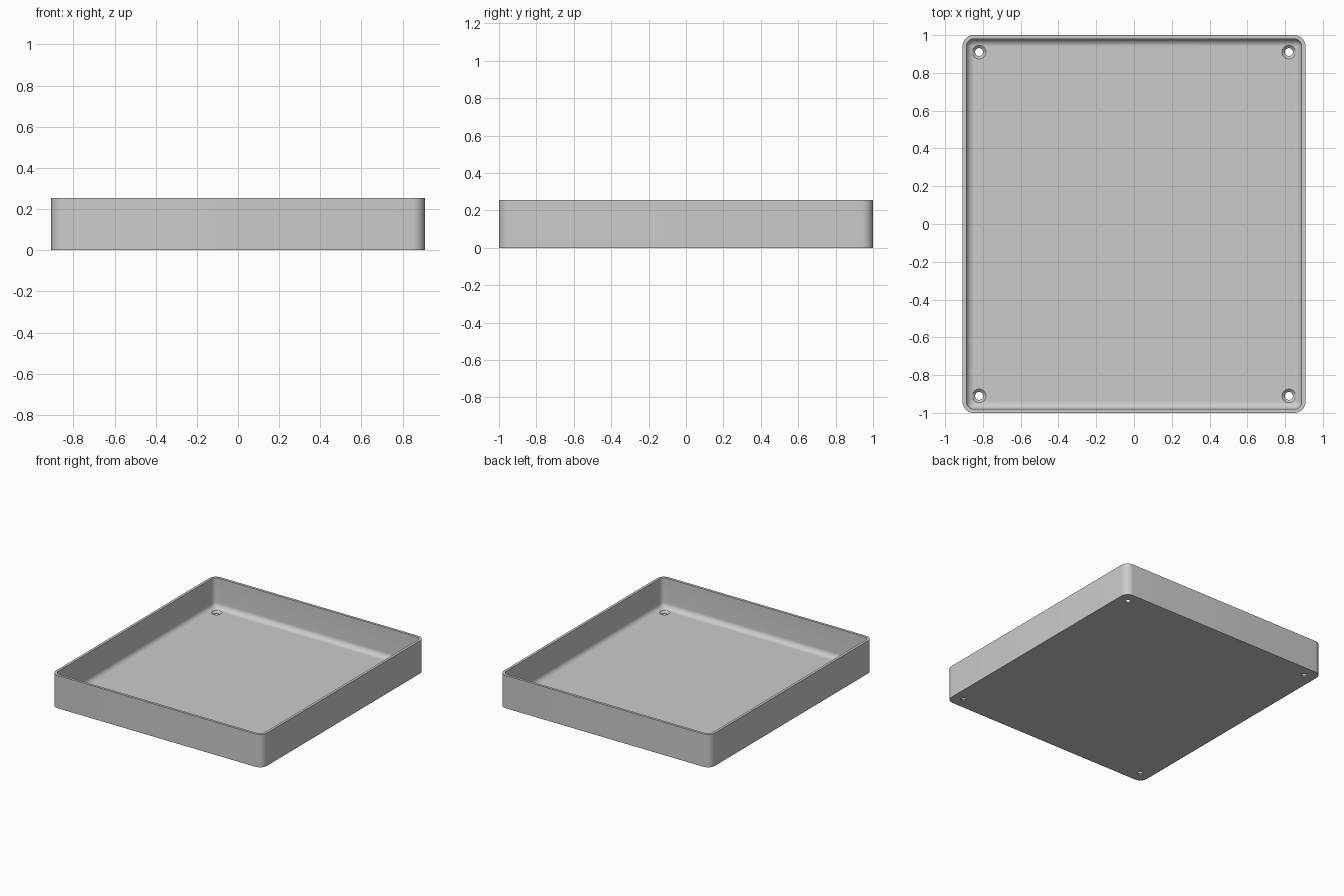
import bpy
import bmesh
from math import cos, sin, pi, radians

if "Cube" in bpy.data.objects:
    bpy.data.objects.remove(bpy.data.objects["Cube"])

HALF_X, HALF_Y, HEIGHT = 0.908, 1.0, 0.255
CORNER, WALL, FLOOR, FILLET = 0.06, 0.02, 0.022, 0.04
STEPS = 10

grey = bpy.data.materials.new("plain grey")
grey.use_nodes = True
colour = (0.6, 0.6, 0.6, 1)
grey.diffuse_color = colour
grey.node_tree.nodes["Principled BSDF"].inputs["Base Color"].default_value = colour


def rounded_loop(bm, inset, z):
    """Rounded rectangle of vertices, inset from the outside."""
    r = max(CORNER - inset, 0.004)
    cx, cy = HALF_X - inset - r, HALF_Y - inset - r
    verts = []
    for q, (sx, sy) in enumerate([(1, 1), (-1, 1), (-1, -1), (1, -1)]):
        for i in range(STEPS + 1):
            a = (q + i / STEPS) * pi / 2
            verts.append(bm.verts.new((sx * cx + r * cos(a), sy * cy + r * sin(a), z)))
    return verts


# Tray: stacked loops from the underside, over the rim, down to the floor
profile = [(0, 0), (0, HEIGHT), (WALL, HEIGHT)]
for i in range(9):
    a = i / 8 * pi / 2
    profile.append((WALL + FILLET * (1 - cos(a)), FLOOR + FILLET * (1 - sin(a))))

bm = bmesh.new()
loops = [rounded_loop(bm, inset, z) for inset, z in profile]
for low, high in zip(loops, loops[1:]):
    n = len(low)
    for i in range(n):
        j = (i + 1) % n
        bm.faces.new((low[i], low[j], high[j], high[i]))
bm.faces.new(loops[0][::-1])
bm.faces.new(loops[-1])
bmesh.ops.recalc_face_normals(bm, faces=bm.faces)
mesh = bpy.data.meshes.new("tray")
bm.to_mesh(mesh)
bm.free()
tray = bpy.data.objects.new("tray", mesh)
bpy.context.collection.objects.link(tray)
mesh.materials.append(grey)


def hole_cutter(x, y):
    """Countersunk screw hole: a straight bore widening at the floor."""
    bm = bmesh.new()
    rings = []
    for r, z in [(0.021, -0.05), (0.021, 0.008), (0.036, FLOOR), (0.036, FLOOR + 0.02)]:
        rings.append([bm.verts.new((x + r * cos(k * pi / 16), y + r * sin(k * pi / 16), z))
                      for k in range(32)])
    for low, high in zip(rings, rings[1:]):
        for i in range(32):
            j = (i + 1) % 32
            bm.faces.new((low[i], low[j], high[j], high[i]))
    bm.faces.new(rings[0][::-1])
    bm.faces.new(rings[-1])
    me = bpy.data.meshes.new("hole_cutter")
    bm.to_mesh(me)
    bm.free()
    me.materials.append(grey)
    ob = bpy.data.objects.new("hole_cutter", me)
    bpy.context.collection.objects.link(ob)
    return ob


# Screw holes in the four corners
bpy.context.view_layer.objects.active = tray
tray.select_set(True)
for sx in (-1, 1):
    for sy in (-1, 1):
        cutter = hole_cutter(sx * 0.82, sy * 0.91)
        mod = tray.modifiers.new("screw_hole", "BOOLEAN")
        mod.operation = "DIFFERENCE"
        mod.solver = "EXACT"
        mod.object = cutter
        bpy.ops.object.modifier_apply(modifier=mod.name)
        bpy.data.objects.remove(cutter)

bpy.ops.object.select_all(action="DESELECT")
tray.select_set(True)
bpy.ops.object.shade_smooth_by_angle(angle=radians(30))
